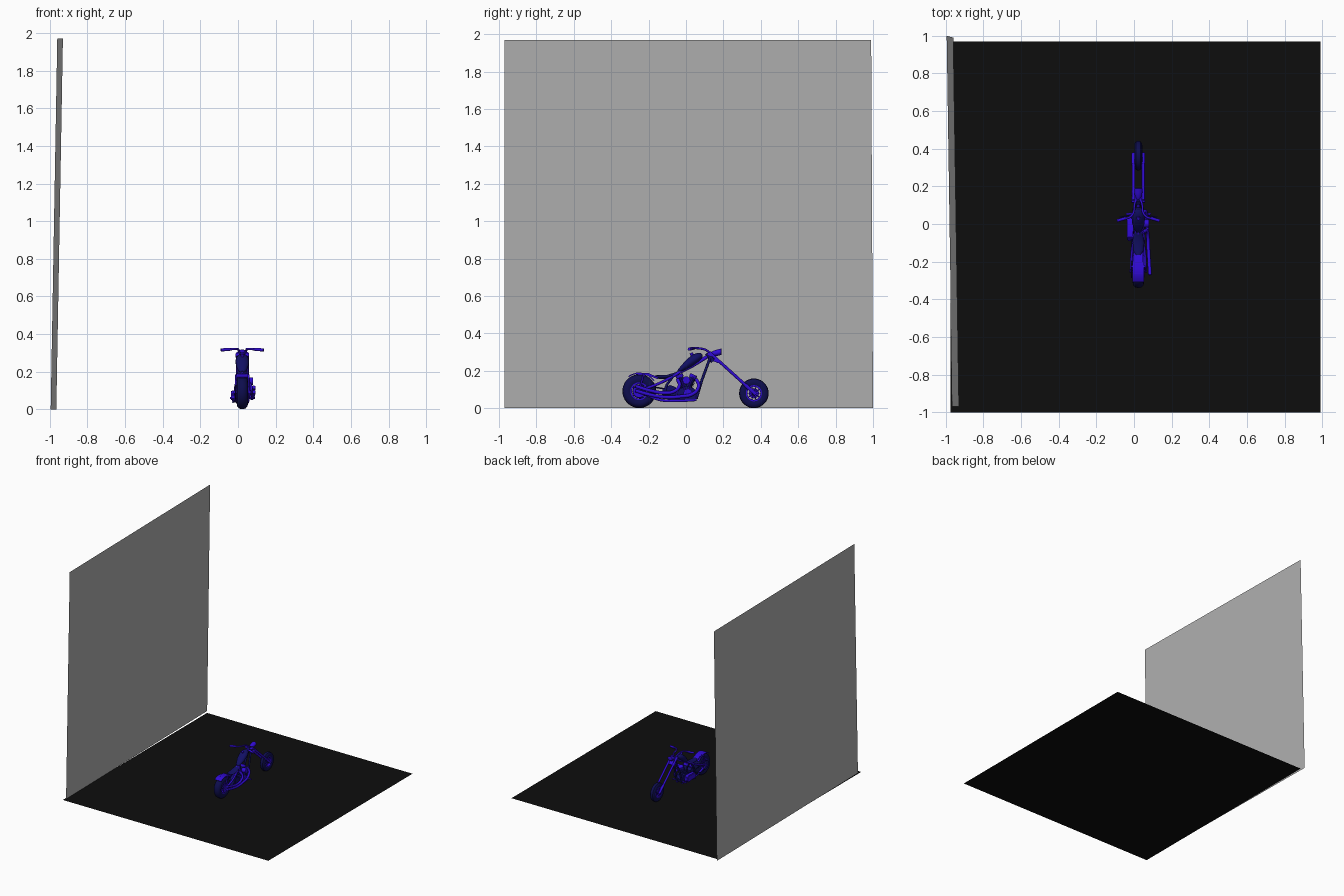
import bpy, bmesh, math
from mathutils import Vector

if "Cube" in bpy.data.objects:
    bpy.data.objects.remove(bpy.data.objects["Cube"])

CX = 0.023  # centre plane of the motorcycle


def material(name, rgb):
    m = bpy.data.materials.new(name)
    m.diffuse_color = (*rgb, 1)
    m.use_nodes = True
    m.node_tree.nodes["Principled BSDF"].inputs["Base Color"].default_value = m.diffuse_color
    return m


GREY = material("wall grey", (0.43, 0.43, 0.43))
BLACK = material("floor black", (0.004, 0.004, 0.004))
BLUE = material("bright blue", (0.03, 0.003, 0.66))
NAVY = material("navy", (0.006, 0.005, 0.13))
DARK = material("dark navy", (0.004, 0.004, 0.075))


def finish(name, bm, mat, smooth=True):
    bmesh.ops.recalc_face_normals(bm, faces=bm.faces)
    me = bpy.data.meshes.new(name)
    bm.to_mesh(me)
    bm.free()
    ob = bpy.data.objects.new(name, me)
    bpy.context.collection.objects.link(ob)
    me.materials.append(mat)
    if smooth:
        bpy.ops.object.select_all(action='DESELECT')
        ob.select_set(True)
        bpy.context.view_layer.objects.active = ob
        bpy.ops.object.shade_smooth_by_angle(angle=math.radians(35))
    return ob


def sheet(name, corners, mat):
    bm = bmesh.new()
    bm.faces.new([bm.verts.new(c) for c in corners])
    return finish(name, bm, mat, False)


def tube(name, pts, r, mat, bend=True):
    """Round bar through (x offset, y, z) points."""
    cu = bpy.data.curves.new(name, 'CURVE')
    cu.dimensions = '3D'
    cu.bevel_depth, cu.bevel_resolution = r, 3
    cu.resolution_u, cu.use_fill_caps = 6, True
    sp = cu.splines.new('BEZIER')
    sp.bezier_points.add(len(pts) - 1)
    for b, (x, y, z) in zip(sp.bezier_points, pts):
        b.co = (CX + x, y, z)
        b.handle_left_type = b.handle_right_type = 'AUTO' if bend else 'VECTOR'
    ob = bpy.data.objects.new(name, cu)
    bpy.context.collection.objects.link(ob)
    cu.materials.append(mat)
    bpy.ops.object.select_all(action='DESELECT')
    ob.select_set(True)
    bpy.context.view_layer.objects.active = ob
    bpy.ops.object.convert(target='MESH')
    return ob


def pair(name, pts, r, mat, bend=True):
    for side, s in (("left", -1), ("right", 1)):
        tube(f"{name}_{side}", [(s * x, y, z) for x, y, z in pts], r, mat, bend)


def prism(name, yz, x0, x1, mat, bevel=0.003):
    """Side profile extruded across the bike."""
    bm = bmesh.new()
    f = bm.faces.new([bm.verts.new((CX + x0, y, z)) for y, z in yz])
    g = bmesh.ops.extrude_face_region(bm, geom=[f])['geom']
    bmesh.ops.translate(bm, vec=(x1 - x0, 0, 0),
                        verts=[v for v in g if isinstance(v, bmesh.types.BMVert)])
    if bevel:
        bmesh.ops.bevel(bm, geom=bm.edges[:], offset=bevel, segments=2, affect='EDGES')
    return finish(name, bm, mat)


def loft(name, sections, mat, x=0, n=16):
    """Oval rings (y, z, half width, half height) joined along the bike."""
    bm = bmesh.new()
    rings = []
    for y, z, rx, rz in sections:
        rings.append([bm.verts.new((CX + x + rx * math.cos(2 * math.pi * i / n), y,
                                    z + rz * math.sin(2 * math.pi * i / n))) for i in range(n)])
    for a, b in zip(rings, rings[1:]):
        for i in range(n):
            bm.faces.new((a[i], a[(i + 1) % n], b[(i + 1) % n], b[i]))
    bm.faces.new(rings[0])
    bm.faces.new(rings[-1])
    return finish(name, bm, mat)


def lathe(name, prof, y, z, mat, n=36):
    """Closed (x offset, radius) profile spun round a sideways axle."""
    bm = bmesh.new()
    vs = [bm.verts.new((CX + x, y, z + r)) for x, r in prof]
    es = [bm.edges.new((vs[i], vs[(i + 1) % len(vs)])) for i in range(len(vs))]
    bmesh.ops.spin(bm, geom=vs + es, cent=(CX, y, z), axis=(1, 0, 0),
                   angle=2 * math.pi, steps=n, use_duplicate=False)
    bmesh.ops.remove_doubles(bm, verts=bm.verts, dist=1e-5)
    return finish(name, bm, mat)


def wheel(name, y, z, R, r, w):
    t = R - r
    tyre = [(-w * .8, r), (-w, r + t * .35), (-w * .92, r + t * .65), (-w * .55, R - t * .08), (0, R),
            (w * .55, R - t * .08), (w * .92, r + t * .65), (w, r + t * .35), (w * .8, r)]
    lathe(name + "_tyre", tyre, y, z, DARK)
    q = r - .007
    lathe(name + "_rim", [(-w * .82, r + .002), (w * .82, r + .002), (w * .82, q), (-w * .82, q)], y, z, BLUE)
    lathe(name + "_hub", [(-w, .011), (w, .011), (w, .003), (-w, .003)], y, z, NAVY, 16)
    for i in range(10):
        a = math.pi * 2 * i / 10
        c, s = math.cos(a), math.sin(a)
        tube(f"{name}_spoke_{i}", [(0, y + .008 * c, z + .008 * s), (0, y + r * c, z + r * s)], .0025, BLUE, False)


# backdrop: floor and slightly turned wall
sheet("floor", [(-.975, -1, 0), (.99, -1, 0), (.99, .97, 0), (-.975, .97, 0)], BLACK)
sheet("wall", [(-.965, -.97, 0), (-.995, 1, 0), (-.96, .99, 1.97), (-.93, -.97, 1.97)], GREY)

# wheels
wheel("rear_wheel", -.25, .091, .09, .046, .030)
wheel("front_wheel", .363, .08, .079, .042, .021)
lathe("rear_brake_disc", [(.031, .034), (.034, .034), (.034, .012), (.031, .012)], -.25, .091, BLUE, 24)
lathe("front_brake_disc", [(-.024, .027), (-.022, .027), (-.022, .01), (-.024, .01)], .363, .08, BLUE, 24)

# front fork, clamps and axle
pair("fork_leg", [(.026, .125, .298), (.026, .37, .077)], .0085, BLUE, False)
pair("fork_slider", [(.026, .315, .126), (.026, .373, .074)], .0105, BLUE, False)
tube("front_axle", [(-.034, .363, .08), (.034, .363, .08)], .005, BLUE, False)
for nm, y, z in (("upper", .130, .293), ("lower", .165, .260)):
    prism(f"{nm}_clamp", [(y - .02, z - .008), (y + .008, z - .02), (y + .016, z - .01), (y - .012, z + .008)],
          -.036, .036, BLUE, .002)

# headlight, pointing forward
loft("headlight", [(.13, .29, .007, .007), (.145, .292, .017, .015), (.165, .296, .021, .017),
                   (.188, .302, .021, .017), (.190, .302, .017, .013)], BLUE)

# handlebars, grips, levers
pair("handlebar", [(.012, .128, .296), (.020, .105, .312), (.026, .06, .321), (.045, .037, .321),
                   (.075, .028, .318)], .006, BLUE)
pair("grip", [(.066, .031, .319), (.113, .017, .316)], .0085, BLUE, False)
pair("lever", [(.05, .046, .318), (.10, .036, .314)], .003, NAVY, False)

# frame
tube("neck", [(0, .112, .295), (0, .145, .25)], .014, NAVY, False)
tube("backbone", [(0, .125, .283), (0, .03, .225), (0, -.05, .185), (0, -.1, .155)], .010, BLUE)
pair("down_tube", [(.010, .128, .268), (.022, .085, .15), (.025, .055, .05)], .0075, NAVY, False)
pair("lower_rail", [(.025, .055, .045), (.027, -.04, .04), (.030, -.14, .045), (.038, -.25, .091)], .0075, BLUE)
pair("upper_rail", [(.010, -.03, .195), (.022, -.08, .165), (.034, -.15, .13), (.038, -.25, .095)], .0075, BLUE)
pair("seat_post", [(.022, -.07, .17), (.025, -.11, .10), (.027, -.09, .045)], .007, NAVY)
tube("rear_axle", [(-.046, -.25, .091), (.046, -.25, .091)], .007, BLUE, False)

# tank, seat, rear fender
loft("fuel_tank", [(-.045, .198, .008, .006), (-.03, .208, .020, .015), (0, .232, .032, .026),
                   (.035, .256, .036, .031), (.062, .270, .031, .026), (.080, .277, .020, .018),
                   (.088, .279, .008, .008)], NAVY)
tube("tank_cap", [(0, .035, .28), (0, .027, .296)], .009, BLUE, False)
loft("seat", [(-.165, .170, .012, .006), (-.14, .166, .028, .011), (-.10, .168, .030, .011),
              (-.06, .180, .024, .011), (-.03, .196, .014, .008)], NAVY)
arc = [(math.radians(35 + 13 * i)) for i in range(8)]
prism("rear_fender", [(-.25 + .100 * math.cos(a), .091 + .100 * math.sin(a)) for a in arc] +
      [(-.25 + .094 * math.cos(a), .091 + .094 * math.sin(a)) for a in reversed(arc)], -.031, .031, BLUE, 0)
prism("fender_tail", [(-.272, .180), (-.268, .19), (-.20, .188), (-.15, .165), (-.15, .155), (-.20, .175)],
      -.025, .025, BLUE, .002)
pair("fender_strut", [(.036, -.25, .095), (.034, -.225, .185)], .005, BLUE, False)

# engine: crankcase, gearbox and two finned cylinders
prism("crankcase", [(-.055, .045), (.05, .045), (.06, .075), (.045, .105), (.005, .12), (-.04, .105)],
      -.028, .032, NAVY)
prism("gearbox", [(-.13, .05), (-.05, .045), (-.05, .11), (-.085, .125), (-.125, .105)], -.024, .028, NAVY)
for nm, tilt in (("front", .42), ("rear", -.42)):
    d = Vector((0, math.sin(tilt), math.cos(tilt)))
    base = Vector((0, .002, .09))
    p = lambda k: tuple(base + d * k)
    tube(f"{nm}_cylinder", [p(0), p(.085)], .017, DARK, False)
    for i in range(6):
        tube(f"{nm}_fin_{i}", [p(.03 + i * .008), p(.034 + i * .008)], .024, NAVY, False)
    tube(f"{nm}_head", [p(.08), p(.098)], .021, BLUE, False)
    tube(f"{nm}_pushrod", [(.034, p(.01)[1], .09), (.024, p(.085)[1], p(.085)[2])], .004, BLUE, False)
tube("air_cleaner", [(.02, .002, .15), (.058, .002, .15)], .021, BLUE, False)
tube("timing_cover", [(.03, .01, .08), (.042, .01, .08)], .024, BLUE, False)

# left side drive cover and belt
prism("drive_cover", [(-.085, .052), (.02, .045), (.035, .065), (.03, .09), (.01, .102), (-.075, .10), (-.09, .08)],
      -.060, -.028, BLUE, .005)
tube("belt_upper", [(-.036, -.08, .098), (-.036, -.25, .126)], .004, DARK, False)
tube("belt_lower", [(-.036, -.08, .058), (-.036, -.25, .056)], .004, DARK, False)
lathe("rear_pulley", [(-.040, .037), (-.033, .037), (-.033, .01), (-.040, .01)], -.25, .091, NAVY, 24)

# twin exhaust sweeping back on the right
tube("upper_exhaust", [(.022, -.045, .155), (.045, -.035, .12), (.05, -.06, .092), (.053, -.12, .082),
                       (.057, -.19, .094), (.062, -.27, .118)], .0095, BLUE)
tube("lower_exhaust", [(.020, .055, .155), (.037, .068, .12), (.042, .045, .082), (.048, -.04, .062),
                       (.053, -.12, .060), (.057, -.19, .072), (.062, -.27, .094)], .0095, BLUE)

# foot pegs and side stand
pair("foot_peg", [(.025, .055, .06), (.066, .053, .06)], .006, BLUE, False)
tube("side_stand", [(-.028, -.02, .045), (-.05, -.09, .04)], .005, NAVY, False)
